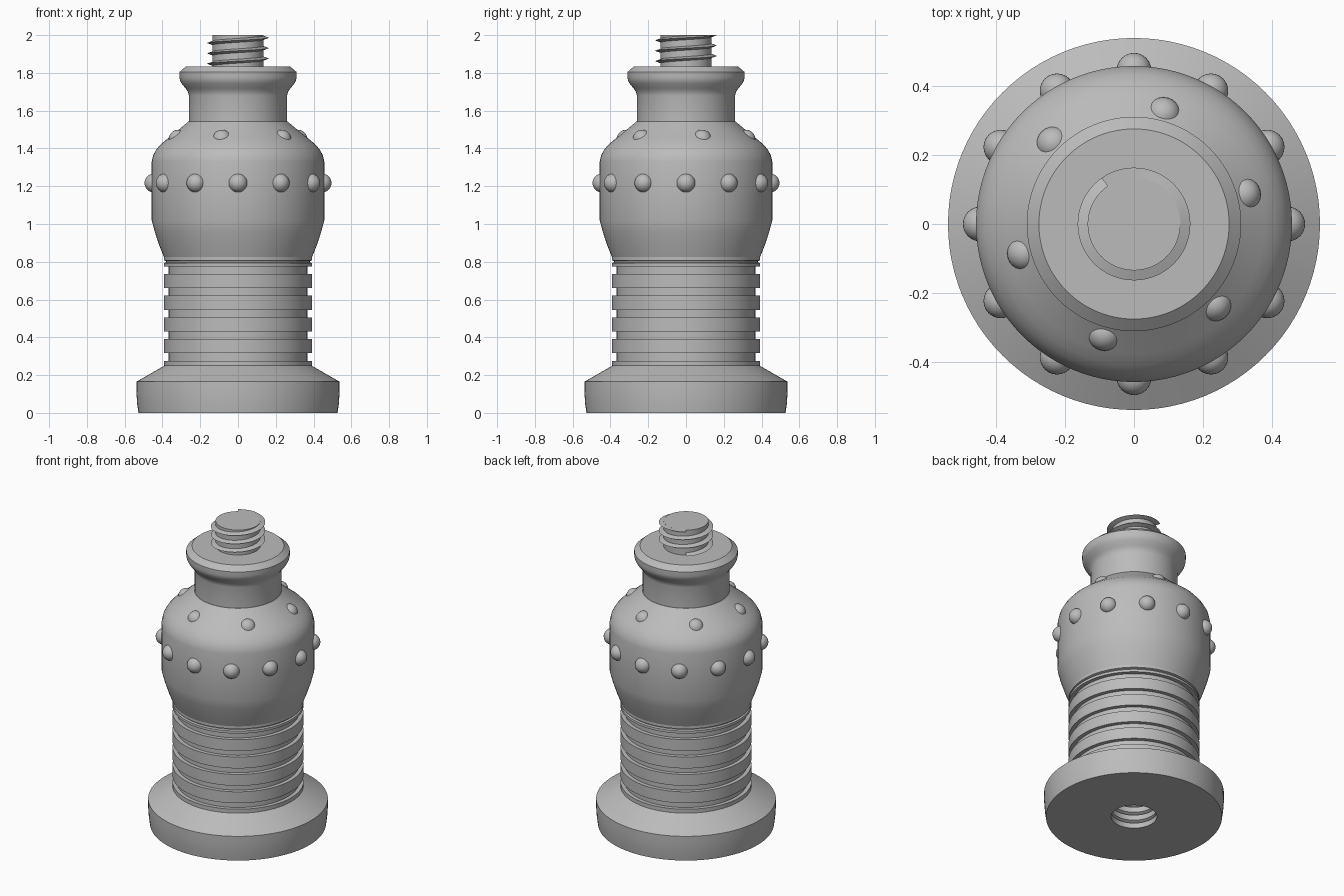
import bpy
import bmesh
from math import cos, sin, pi, radians

cube = bpy.data.objects.get("Cube")
if cube:
    bpy.data.objects.remove(cube, do_unlink=True)

grey = bpy.data.materials.new("plain grey")
grey.use_nodes = True
colour = (0.5, 0.5, 0.5, 1)
grey.diffuse_color = colour
grey.node_tree.nodes["Principled BSDF"].inputs["Base Color"].default_value = colour


def finish(name, bm, angle=25):
    """Turn a bmesh into a smooth-shaded object with sharp edges kept."""
    bmesh.ops.recalc_face_normals(bm, faces=bm.faces)
    mesh = bpy.data.meshes.new(name)
    bm.to_mesh(mesh)
    bm.free()
    mesh.materials.append(grey)
    obj = bpy.data.objects.new(name, mesh)
    bpy.context.collection.objects.link(obj)
    bpy.ops.object.select_all(action="DESELECT")
    obj.select_set(True)
    bpy.context.view_layer.objects.active = obj
    bpy.ops.object.shade_smooth_by_angle(angle=radians(angle))
    return obj


def lathe(name, profile, steps=96, angle=25):
    """Spin a (radius, height) profile around the z axis."""
    bm = bmesh.new()
    verts = [bm.verts.new((r, 0, z)) for r, z in profile]
    edges = [bm.edges.new(pair) for pair in zip(verts, verts[1:])]
    bmesh.ops.spin(bm, geom=verts + edges, cent=(0, 0, 0), axis=(0, 0, 1),
                   angle=2 * pi, steps=steps, use_duplicate=False)
    bmesh.ops.remove_doubles(bm, verts=bm.verts, dist=0.0005)
    return finish(name, bm, angle)


# Base with a threaded socket in its underside
PITCH = 0.055
socket = [(0, 0.2), (0.137, 0.2)]
for i in (3, 2, 1):
    z = i * PITCH - 0.01
    socket += [(0.137, z + 0.01), (0.16, z), (0.137, z - 0.01)]
lathe("base", socket + [(0.137, 0), (0.527, 0), (0.534, 0.05), (0.538, 0.11),
                        (0.538, 0.165), (0.39, 0.25), (0, 0.25)])

# Grip with evenly spaced square grooves and a fine groove under the body
R_OUT, R_IN = 0.392, 0.367
grip = [(0, 0.25), (R_OUT, 0.25)]
for i in range(5):
    z = 0.276 + i * 0.115
    grip += [(R_OUT, z), (R_IN, z), (R_IN, z + 0.04), (R_OUT, z + 0.04)]
grip += [(R_OUT, 0.793), (0.38, 0.797), (0.38, 0.803), (R_OUT, 0.807),
         (R_OUT, 0.825), (0, 0.825)]
lathe("grip", grip)

# Rounded body: tapered underside, straight band, domed shoulder
lathe("body", [(0, 0.824), (0.392, 0.824), (0.418, 0.89), (0.441, 0.96),
               (0.457, 1.02), (0.457, 1.33), (0.449, 1.365), (0.432, 1.395),
               (0.408, 1.423), (0.375, 1.45), (0.335, 1.482), (0.295, 1.515),
               (0.262, 1.543), (0, 1.543)])

# Neck with a flared, chamfered collar
lathe("neck", [(0, 1.54), (0.26, 1.54), (0.26, 1.68), (0.265, 1.7),
               (0.278, 1.718), (0.298, 1.743), (0.307, 1.76), (0.31, 1.775),
               (0.31, 1.805), (0.275, 1.835), (0, 1.835)])

# Top bolt and its helical thread
R_BOLT, R_THREAD, TOP = 0.134, 0.163, 2.0
lathe("bolt", [(0, 1.83), (R_BOLT, 1.83), (R_BOLT, TOP), (0, TOP)])
bm = bmesh.new()
previous = None
TURN = 64
for i in range(int(TURN * 3.0) + 1):
    a = radians(125) - 2 * pi * i / TURN
    z = 2.005 - PITCH * i / TURN
    ring = [bm.verts.new((r * cos(a), r * sin(a), min(h, TOP)))
            for r, h in ((R_BOLT - 0.004, z + 0.012), (R_THREAD, z),
                         (R_BOLT - 0.004, z - 0.012))]
    if previous:
        for j in range(3):
            k = (j + 1) % 3
            bm.faces.new((previous[j], previous[k], ring[k], ring[j]))
    else:
        bm.faces.new(ring)
    previous = ring
bm.faces.new(previous)
finish("bolt_thread", bm)


def stud_row(name, count, start, radius, height, size):
    """Place a ring of round studs."""
    for i in range(count):
        a = radians(start) + 2 * pi * i / count
        bm = bmesh.new()
        bmesh.ops.create_uvsphere(bm, u_segments=24, v_segments=16, radius=size)
        bmesh.ops.translate(bm, verts=bm.verts,
                            vec=(radius * cos(a), radius * sin(a), height))
        finish(f"{name}_{i + 1}", bm, 60)


# Studs around the band and on the shoulder
stud_row("band_stud", 12, 0, 0.445, 1.217, 0.05)
stud_row("shoulder_stud", 6, 15, 0.328, 1.449, 0.05)
